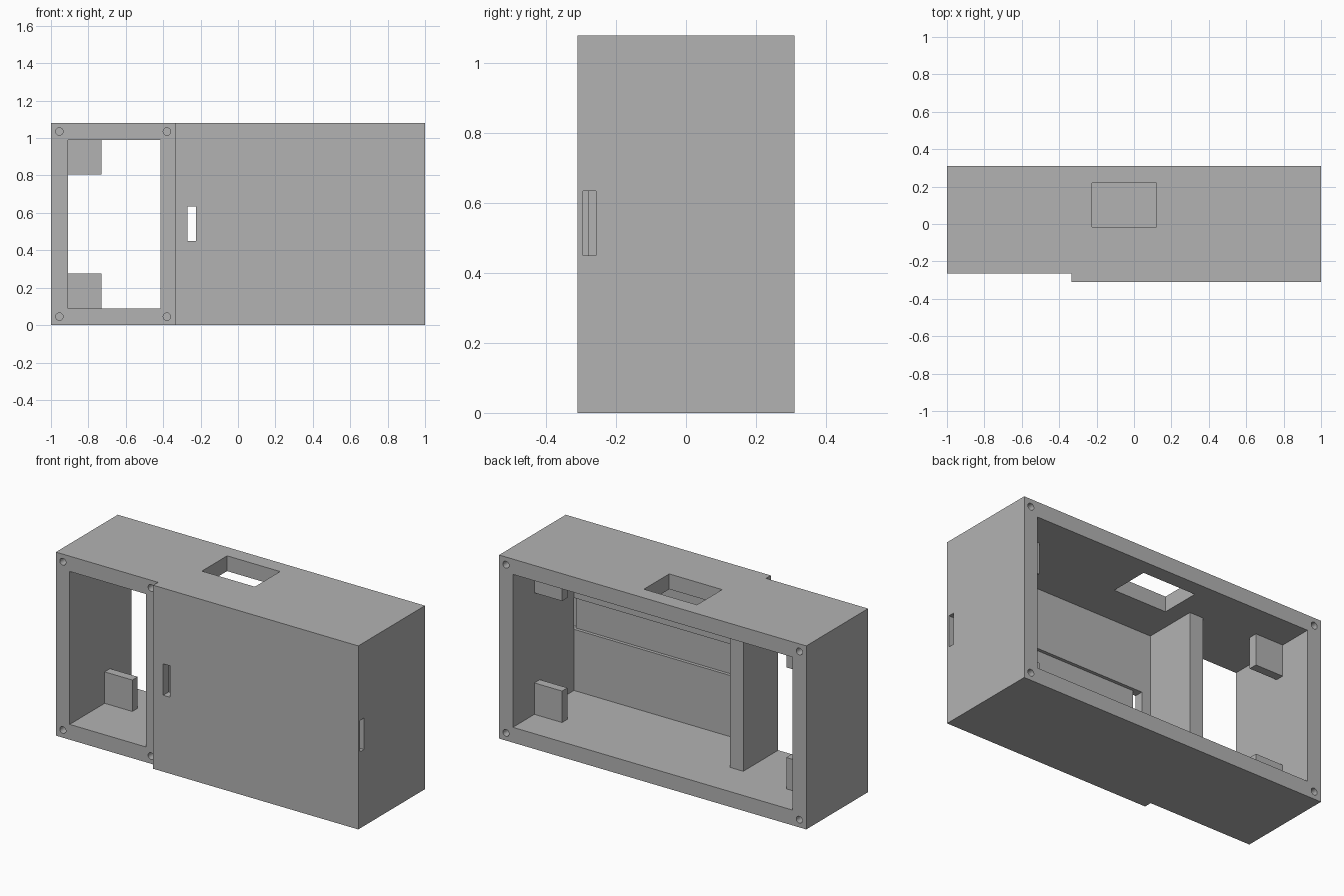
import bpy
import bmesh

cube = bpy.data.objects.get("Cube")
if cube:
    bpy.data.objects.remove(cube, do_unlink=True)

grey = bpy.data.materials.new("plain_grey")
grey.use_nodes = True
grey.diffuse_color = (0.45, 0.45, 0.45, 1)
grey.node_tree.nodes["Principled BSDF"].inputs["Base Color"].default_value = (0.45, 0.45, 0.45, 1)


def prism(name, outline, z0, z1):
    """Extrude an (x, y) outline from z0 to z1."""
    bm = bmesh.new()
    face = bm.faces.new([bm.verts.new((x, y, z0)) for x, y in outline])
    top = bmesh.ops.extrude_face_region(bm, geom=[face])
    verts = [v for v in top["geom"] if isinstance(v, bmesh.types.BMVert)]
    bmesh.ops.translate(bm, verts=verts, vec=(0, 0, z1 - z0))
    bmesh.ops.recalc_face_normals(bm, faces=bm.faces)
    mesh = bpy.data.meshes.new(name)
    bm.to_mesh(mesh)
    bm.free()
    mesh.materials.append(grey)
    obj = bpy.data.objects.new(name, mesh)
    bpy.context.collection.objects.link(obj)
    return obj


def box(name, x0, x1, y0, y1, z0, z1):
    return prism(name, [(x0, y0), (x1, y0), (x1, y1), (x0, y1)], z0, z1)


def cut(target, cutter):
    """Subtract the cutter, apply the result and discard the cutter."""
    mod = target.modifiers.new("cut", 'BOOLEAN')
    mod.operation = 'DIFFERENCE'
    mod.solver = 'EXACT'
    mod.object = cutter
    bpy.context.view_layer.update()
    graph = bpy.context.evaluated_depsgraph_get()
    mesh = bpy.data.meshes.new_from_object(target.evaluated_get(graph))
    target.modifiers.clear()
    target.data = mesh
    bpy.data.objects.remove(cutter, do_unlink=True)


def screw_hole(x, y, z):
    bpy.ops.mesh.primitive_cylinder_add(vertices=24, radius=0.02, depth=0.2,
                                        location=(x, y, z), rotation=(1.5708, 0, 0))
    return bpy.context.object


H, W, D = 1.08, 0.09, 0.31       # height, wall thickness, half depth
STEP, FRONT = -0.335, -0.265     # recessed front section

# Outer shell with the stepped front
case = prism("case_body", [(-1, FRONT), (STEP, FRONT), (STEP, -D), (1, -D), (1, D), (-1, D)], 0, H)

# Cavity: open back, open front window, partition left standing
cut(case, prism("cavity", [(-0.91, -0.5), (-0.415, -0.5), (-0.415, 0.06), (-0.327, 0.06),
                           (-0.327, -0.258), (0.91, -0.258), (0.91, 0.5), (-0.91, 0.5)], W, H - W))

# Top opening
cut(case, box("top_opening", -0.225, 0.12, -0.015, 0.22, 0.9, 1.2))

# Front slot, inner channel and side slot
cut(case, box("front_slot", -0.27, -0.225, -0.4, -0.25, 0.45, 0.635))
cut(case, box("channel", -0.27, 1.1, -0.277, -0.257, 0.45, 0.635))
cut(case, box("side_slot", 0.91, 1.1, -0.295, -0.27, 0.45, 0.635))

# Blind screw holes, front and back
for z in (0.045, H - 0.045):
    for x in (-0.955, -0.38):
        cut(case, screw_hole(x, FRONT, z))
    for x in (-0.955, 0.955):
        cut(case, screw_hole(x, D, z))

# Mounting blocks in the inner corners
for side, s in (("right", -1), ("left", 1)):
    for level, z0, z1 in (("lower", W - 0.005, 0.275), ("upper", H - 0.275, H - W + 0.005)):
        xs = sorted((s * 0.73, s * 0.915))
        box(f"{level}_{side}_mounting_block", xs[0], xs[1], 0.06, 0.11, z0, z1)
